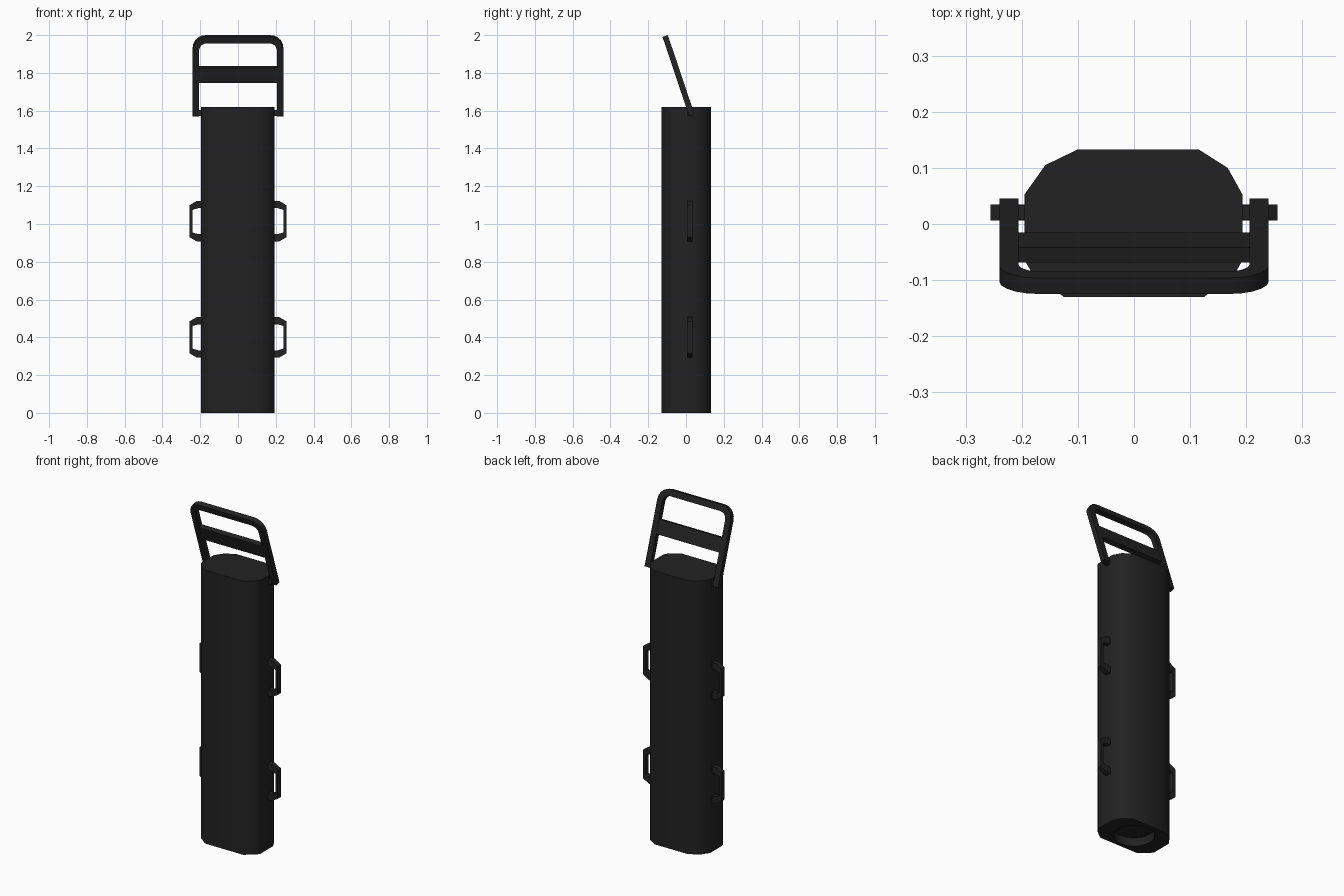
import bpy, bmesh, math
from mathutils import Matrix, Vector

cube = bpy.data.objects.get("Cube")
if cube:
    bpy.data.objects.remove(cube, do_unlink=True)

black = bpy.data.materials.new("matte black")
black.use_nodes = True
tone = (0.016, 0.016, 0.016, 1)
black.diffuse_color = tone
black.node_tree.nodes["Principled BSDF"].inputs["Base Color"].default_value = tone


def prism(name, outline, low, high, frame=Matrix()):
    """Extrude a flat outline from low to high along the frame's third axis."""
    bm = bmesh.new()
    face = bm.faces.new([bm.verts.new((x, y, low)) for x, y in outline])
    extruded = bmesh.ops.extrude_face_region(bm, geom=[face], use_keep_orig=True)
    top = [v for v in extruded["geom"] if isinstance(v, bmesh.types.BMVert)]
    bmesh.ops.translate(bm, vec=(0, 0, high - low), verts=top)
    bmesh.ops.transform(bm, matrix=frame, verts=bm.verts)
    bmesh.ops.recalc_face_normals(bm, faces=bm.faces)
    mesh = bpy.data.meshes.new(name)
    bm.to_mesh(mesh)
    bm.free()
    mesh.materials.append(black)
    obj = bpy.data.objects.new(name, mesh)
    bpy.context.collection.objects.link(obj)
    return obj


def select(obj):
    bpy.ops.object.select_all(action="DESELECT")
    obj.select_set(True)
    bpy.context.view_layer.objects.active = obj


def arch(half, height, radius, steps=5):
    """Right half of a round-cornered arch, from its foot to its crown."""
    pts = [(half, 0)]
    for i in range(steps + 1):
        a = math.pi / 2 * i / steps
        pts.append((half - radius + radius * math.cos(a),
                    height - radius + radius * math.sin(a)))
    return pts


def mirrored(pts):
    return pts + [(-x, y) for x, y in reversed(pts)]


# Body: faceted oval column with a round recess in the base
body = prism("body", [
    (-0.1, 0.133), (-0.158, 0.105), (-0.195, 0.053), (-0.195, -0.065),
    (-0.183, -0.085), (-0.125, -0.13), (0.125, -0.13), (0.182, -0.085),
    (0.193, -0.065), (0.193, 0.053), (0.167, 0.1), (0.115, 0.133)], 0, 1.62)
circle = [(0.11 * math.cos(math.tau * i / 24), 0.11 * math.sin(math.tau * i / 24))
          for i in range(24)]
cutter = prism("recess_cutter", circle, -0.05, 0.05)
cutter.hide_render = True
recess = body.modifiers.new("recess", "BOOLEAN")
recess.operation = "DIFFERENCE"
recess.solver = "EXACT"
recess.object = cutter
select(body)
bpy.ops.object.modifier_apply(modifier="recess")
bpy.data.objects.remove(cutter, do_unlink=True)
select(body)
bpy.ops.object.shade_smooth_by_angle(angle=math.radians(40))

# Carrying handle: tilted flat arch with a cross bar
up = Vector((0, -0.319, 0.948)).normalized()
side = Vector((1, 0, 0))
tilt = Matrix((side, up, side.cross(up))).transposed().to_4x4()
tilt.translation = (0, 0.031, 1.575)
outer = mirrored(arch(0.24, 0.4435, 0.07))
inner = mirrored(arch(0.206, 0.407, 0.04))
handle = prism("handle", outer + inner[::-1], -0.015, 0.015, tilt)
select(handle)
bpy.ops.object.shade_smooth_by_angle(angle=math.radians(30))
prism("handle_cross_bar", mirrored([(0.206, 0.187), (0.206, 0.27)]),
      -0.014, 0.014, tilt)

# Side loops and handle pivots, mirrored left and right
upright = Matrix.Rotation(math.pi / 2, 4, "X")
half_loop = [(0.18, 0.108), (0.217, 0.108), (0.256, 0.085)]
half_hole = [(0.18, 0.069), (0.21, 0.069), (0.24, 0.06)]


def both_ends(pts):
    return pts + [(x, -z) for x, z in reversed(pts)]


loop = both_ends(half_loop) + both_ends(half_hole)[::-1]
for label, sign in (("left", 1), ("right", -1)):
    for level, z in (("lower", 0.4), ("upper", 1.015)):
        prism(f"{label}_{level}_loop", [(sign * x, z + dz) for x, dz in loop],
              -0.035, -0.006, upright)
    pivot = [(0.18, 1.572), (0.215, 1.572), (0.215, 1.603), (0.18, 1.603)]
    prism(f"{label}_handle_pivot", [(sign * x, z) for x, z in pivot],
          -0.034, -0.008, upright)
